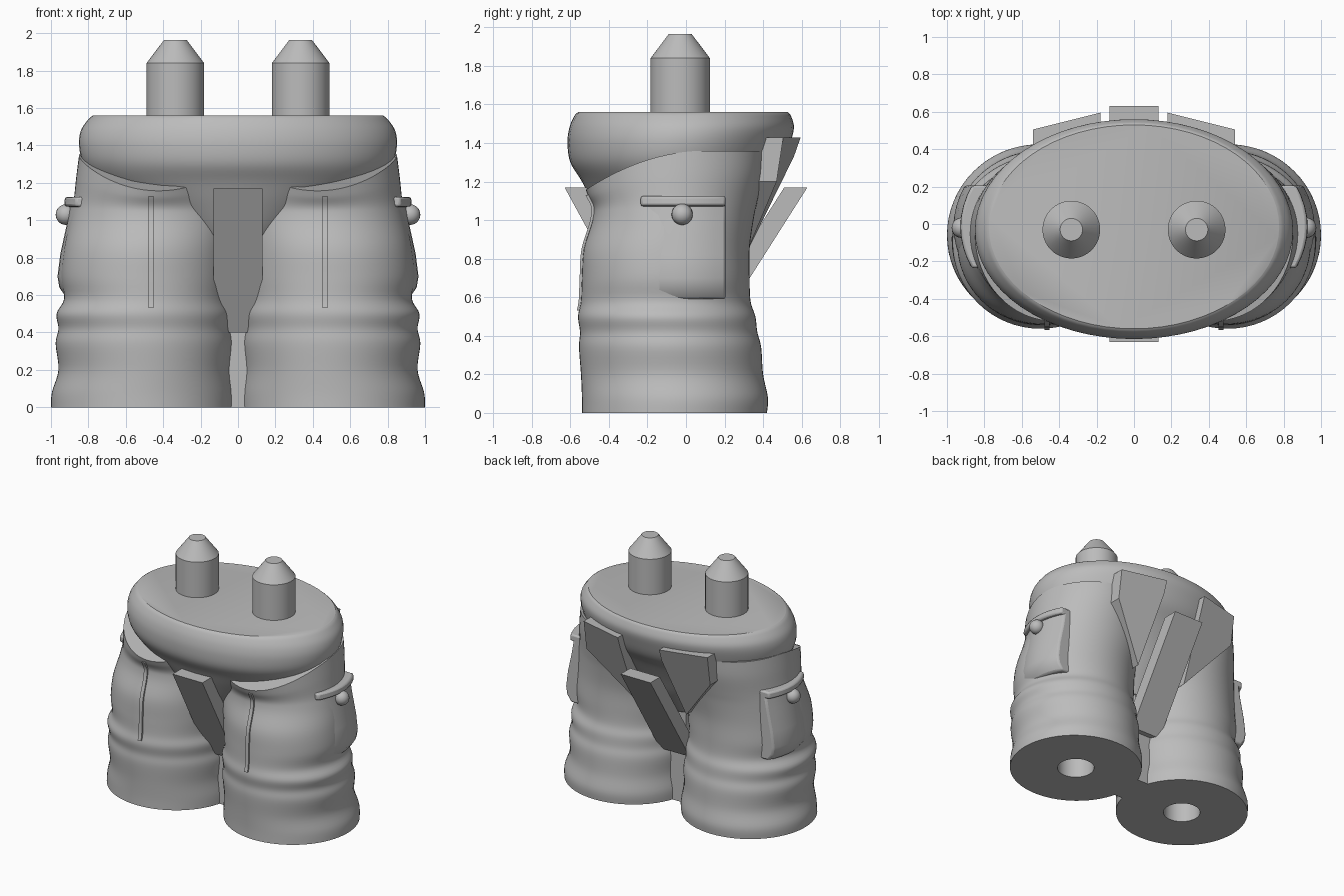
import bpy, bmesh, math
from mathutils import Vector

cube = bpy.data.objects.get("Cube")
if cube:
    bpy.data.objects.remove(cube, do_unlink=True)

grey = bpy.data.materials.new("plain grey")
grey.use_nodes = True
COLOUR = (0.5, 0.5, 0.5, 1)
grey.diffuse_color = COLOUR
grey.node_tree.nodes["Principled BSDF"].inputs["Base Color"].default_value = COLOUR
SEGS = 64


def finish(name, bm, angle=35, bevel=0):
    bmesh.ops.recalc_face_normals(bm, faces=bm.faces)
    mesh = bpy.data.meshes.new(name)
    bm.to_mesh(mesh)
    bm.free()
    ob = bpy.data.objects.new(name, mesh)
    bpy.context.collection.objects.link(ob)
    mesh.materials.append(grey)
    if bevel:
        mod = ob.modifiers.new("soft edges", "BEVEL")
        mod.width, mod.segments = bevel, 2
    bpy.ops.object.select_all(action="DESELECT")
    ob.select_set(True)
    bpy.context.view_layer.objects.active = ob
    bpy.ops.object.shade_smooth_by_angle(angle=math.radians(angle))
    return ob


def loft(name, rings, bevel=0, angle=35):
    """Skin closed rings of points and cap both ends."""
    bm = bmesh.new()
    rows = [[bm.verts.new(p) for p in ring] for ring in rings]
    for a, b in zip(rows, rows[1:]):
        for i in range(len(a)):
            j = (i + 1) % len(a)
            bm.faces.new((a[i], a[j], b[j], b[i]))
    bm.faces.new(rows[0])
    bm.faces.new(rows[-1])
    return finish(name, bm, angle, bevel)


def ellipse(z, left, right, front, back):
    cx, cy = (left + right) / 2, (front + back) / 2
    rx, ry = (right - left) / 2, (back - front) / 2
    turns = [math.tau * i / SEGS for i in range(SEGS)]
    return [(cx + rx * math.cos(t), cy + ry * math.sin(t), z) for t in turns]


def smooth_rows(rows, steps=5):
    """Spline through rows of (z, left, right, front, back)."""
    out = []
    for i in range(len(rows) - 1):
        p = [Vector(rows[max(0, min(len(rows) - 1, i + k))]) for k in (-1, 0, 1, 2)]
        for s in range(steps):
            t = s / steps
            out.append(p[1] + (p[2] - p[0]) * t / 2
                       + (2 * p[0] - 5 * p[1] + 4 * p[2] - p[3]) * t * t / 2
                       + (3 * p[1] - p[0] - 3 * p[2] + p[3]) * t ** 3 / 2)
    return out + [Vector(rows[-1])]


def box(name, lo, hi):
    corners = [(lo[0], lo[1]), (hi[0], lo[1]), (hi[0], hi[1]), (lo[0], hi[1])]
    return loft(name, [[(x, y, z) for x, y in corners] for z in (lo[2], hi[2])])


# Hips and belly, tapering into the crotch
hip_rows = [(0.72, -.16, .16, -.24, .12), (0.9, -.33, .33, -.38, .26),
            (1.08, -.58, .58, -.48, .36), (1.2, -.75, .75, -.54, .43),
            (1.3, -.825, .825, -.6, .5), (1.4, -.85, .85, -.615, .54),
            (1.48, -.84, .84, -.605, .56), (1.54, -.8, .8, -.58, .545),
            (1.56, -.775, .775, -.56, .53)]
loft("hips", [ellipse(*r) for r in smooth_rows(hip_rows)])

# Legs: wrinkled trousers, slanted pocket opening on top, socket underneath
leg_rows = [(0, .02, 1, -.54, .42), (.08, .02, .995, -.54, .425),
            (.2, .035, .96, -.545, .4), (.34, .025, .975, -.555, .39),
            (.42, .035, .96, -.55, .37), (.5, .03, .97, -.56, .36),
            (.58, .05, .93, -.545, .335), (.7, .04, .945, -.54, .33),
            (.85, .03, .93, -.53, .33), (1, 0, .9, -.485, .35),
            (1.1, 0, .88, -.48, .37), (1.25, 0, .865, -.505, .4),
            (1.38, 0, .85, -.52, .41)]
leg_rows = smooth_rows(leg_rows)
BASE, TOP = 1.05, 1.36


def slant(p):
    """Lower the leg top towards the front."""
    x, y, z = p
    if z > BASE:
        drop = 0.19 * (max(0, 0.1 - y) / 0.6) ** 2
        z = BASE + (z - BASE) * (TOP - drop - BASE) / (1.38 - BASE)
    return x, y, z


def mirrored(ring, side):
    return [(side * x, y, z) for x, y, z in ring]


for side, label in ((1, "left"), (-1, "right")):
    socket = [ellipse(z, .375, .645, -.195, .075) for z in (.4, 0)]
    rings = socket + [[slant(p) for p in ellipse(*r)] for r in leg_rows]
    loft(label + "_leg", [mirrored(r, side) for r in rings])

    # Raised seam down the front of the thigh
    seam = []
    for z, _, _, front, _ in leg_rows:
        if .52 < z < 1.3:
            y, zz = front, slant((0, front, z))[2]
            seam.append([(side * (.465 + dx), y + dy, zz) for dx, dy in
                         ((-.014, .04), (-.014, -.012), (.014, -.012), (.014, .04))])
    loft(label + "_seam", seam)

    # Curved side pocket, its flap and button
    for part, profile in (
            ("side_pocket", ((.78, 1.1), (.895, 1.1), (.915, .98), (.95, .82),
                             (.965, .7), (.955, .64), (.92, .59), (.8, .59))),
            ("pocket_flap", ((.78, 1.125), (.925, 1.125), (.93, 1.075), (.8, 1.06)))):
        slices = []
        for i in range(9):
            y = -.235 + .44 * i / 8
            bend = .06 * ((y + .015) / .22) ** 2
            slices.append([(side * (x - bend), y, z) for x, z in profile])
        loft(label + "_" + part, slices, bevel=.012)
    bm = bmesh.new()
    bmesh.ops.create_uvsphere(bm, u_segments=20, v_segments=12, radius=.055)
    bmesh.ops.translate(bm, verts=bm.verts, vec=(side * .92, -.02, 1.03))
    finish(label + "_button", bm)

    # Pointed back pocket
    outline = [(.18, .595, 1.43), (.54, .505, 1.43), (.54, .47, 1.2),
               (.22, .31, .82), (.18, .56, 1.33)]
    plate = [[(x, y - d, z) for x, y, z in outline] for d in (0, .15)]
    loft(label + "_back_pocket", [mirrored(r, side) for r in plate])

    # Shoulder-side connecting peg with a cone tip
    peg = [(1.5, .154), (1.84, .154), (1.965, .06)]
    rings = [ellipse(z, .335 - r, .335 + r, -.03 - r, -.03 + r) for z, r in peg]
    loft(label + "_peg", [mirrored(r, side) for r in rings])

# Slanted tongues at front and back of the crotch
for name, top, low in (("front_tongue", -.63, -.21), ("back_tongue", .63, .14)):
    inward = -math.copysign(.12, top)
    loft(name, [[(x, y, z) for x, y in ((-.13, o), (.13, o), (.13, o + inward),
                                        (-.13, o + inward))]
                for z, o in ((1.17, top), (.4, low))])

# Web joining the legs
box("leg_web", (-.07, -.18, 0), (.07, .1, .8))
